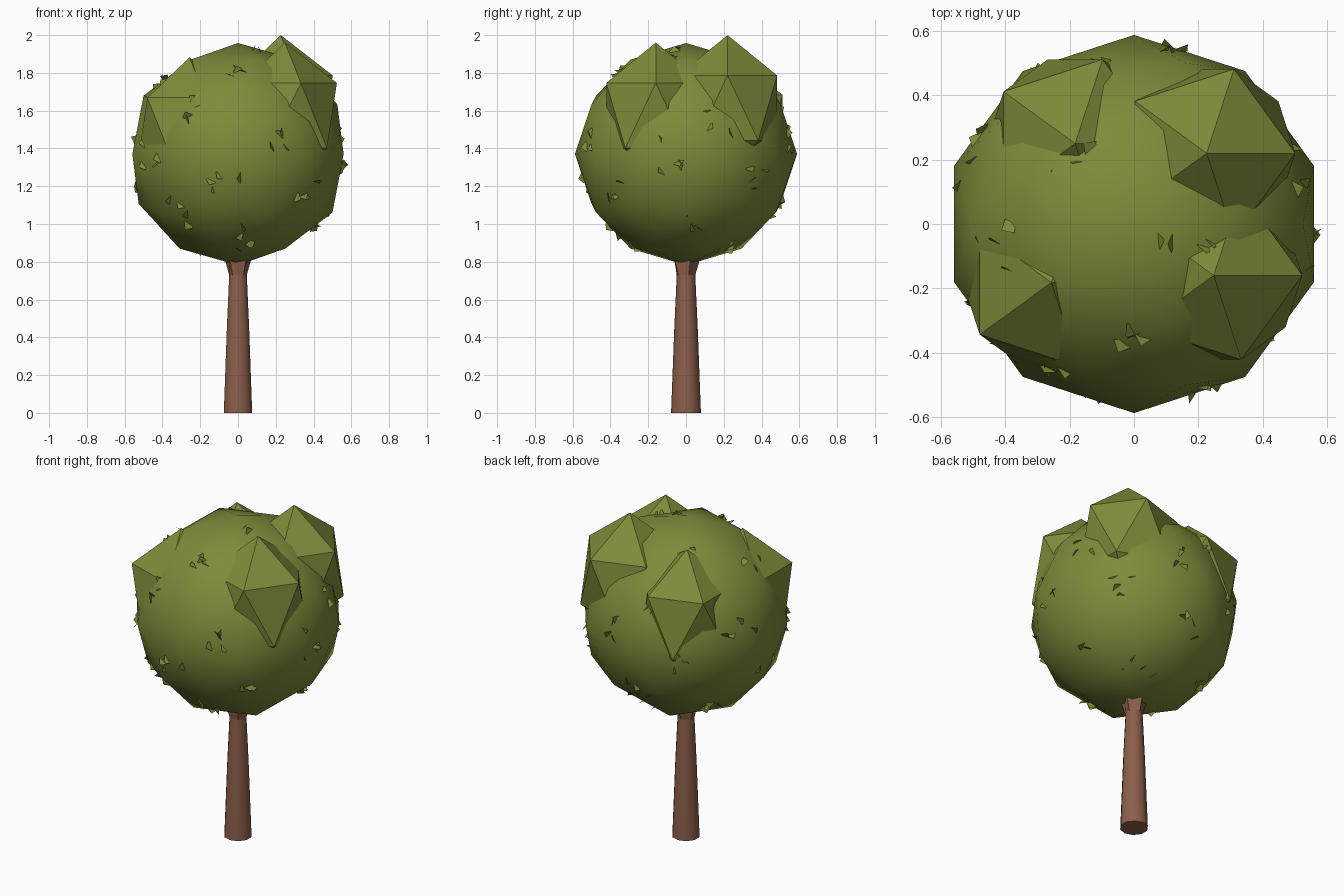
import bpy, bmesh, math, random
from mathutils import Vector

if "Cube" in bpy.data.objects:
    bpy.data.objects.remove(bpy.data.objects["Cube"])

random.seed(7)


def material(name, color):
    m = bpy.data.materials.new(name)
    m.diffuse_color = (*color, 1)
    m.use_nodes = True
    m.node_tree.nodes["Principled BSDF"].inputs["Base Color"].default_value = m.diffuse_color
    return m


LEAF = material("leaf_green", (0.205, 0.26, 0.042))
BARK = material("bark_brown", (0.26, 0.114, 0.07))


def finish(bm, name, mat, smooth=False):
    bmesh.ops.recalc_face_normals(bm, faces=bm.faces)
    me = bpy.data.meshes.new(name)
    bm.to_mesh(me)
    bm.free()
    me.materials.append(mat)
    for p in me.polygons:
        p.use_smooth = smooth
    ob = bpy.data.objects.new(name, me)
    bpy.context.collection.objects.link(ob)
    return ob


def icosphere(name, center, radius, height, subdiv, smooth):
    bm = bmesh.new()
    bmesh.ops.create_icosphere(bm, subdivisions=subdiv, radius=1)
    bmesh.ops.scale(bm, vec=(radius, radius, height), verts=bm.verts)
    bmesh.ops.translate(bm, vec=center, verts=bm.verts)
    return finish(bm, name, LEAF, smooth)


# Trunk: tapered ten-sided column whose top splits into short limb stubs
bm = bmesh.new()
SIDES = 10
profile = [(0.079, 0.079, 0.0), (0.062, 0.062, 0.45),
           (0.049, 0.049, 0.73), (0.082, 0.055, 0.84)]
rings = []
for r_even, r_odd, z in profile:
    ring = []
    for i in range(SIDES):
        a = math.pi / 2 + math.tau * i / SIDES
        r = r_odd if i % 2 else r_even
        ring.append(bm.verts.new((r * math.cos(a), r * math.sin(a), z)))
    rings.append(ring)
for lo, hi in zip(rings, rings[1:]):
    for i in range(SIDES):
        j = (i + 1) % SIDES
        bm.faces.new((lo[i], lo[j], hi[j], hi[i]))
bm.faces.new(rings[0])
bm.faces.new(rings[-1])
trunk = finish(bm, "trunk", BARK, True)
for poly in trunk.data.polygons:
    if len(poly.vertices) > 4 or poly.center.z > 0.75:
        poly.use_smooth = False

# Main crown, smooth shaded low-poly ball
CENTER = Vector((0, 0, 1.37))
R = 0.588
icosphere("crown", CENTER, R, R, 2, True)

# Four faceted foliage clumps half sunk into the crown
clumps = {
    "clump_back_right": (0.226, 0.22, 1.614),
    "clump_front_right": (0.248, -0.16, 1.574),
    "clump_back_left": (-0.183, 0.25, 1.51),
    "clump_front_left": (-0.257, -0.182, 1.496),
}
for name, c in clumps.items():
    icosphere(name, c, 0.308, 0.386, 1, False)

# Small leaves poking out of the crown in loose clusters
bm = bmesh.new()
CLUSTERS = 26
for k in range(CLUSTERS):
    h = 1 - 2 * (k + 0.5) / CLUSTERS
    a = k * 2.39996
    s = math.sqrt(1 - h * h)
    hub = Vector((s * math.cos(a), s * math.sin(a), h))
    for _ in range(4):
        n = (hub + Vector([random.uniform(-0.16, 0.16) for _ in range(3)])).normalized()
        if n.z < -0.93:
            continue
        rnd = Vector([random.uniform(-1, 1) for _ in range(3)])
        u = n.cross(rnd).normalized()
        w = (n + 0.8 * n.cross(u) * random.choice((-1, 1))).normalized()
        p = CENTER + n * (R - 0.027)
        tip, root = p + w * 0.03, p - w * 0.02
        left, right = p - u * 0.03, p + u * 0.03
        v = [bm.verts.new(q) for q in (root, right, tip, left)]
        bm.faces.new((v[0], v[1], v[2]))
        bm.faces.new((v[0], v[2], v[3]))
finish(bm, "leaves", LEAF)
